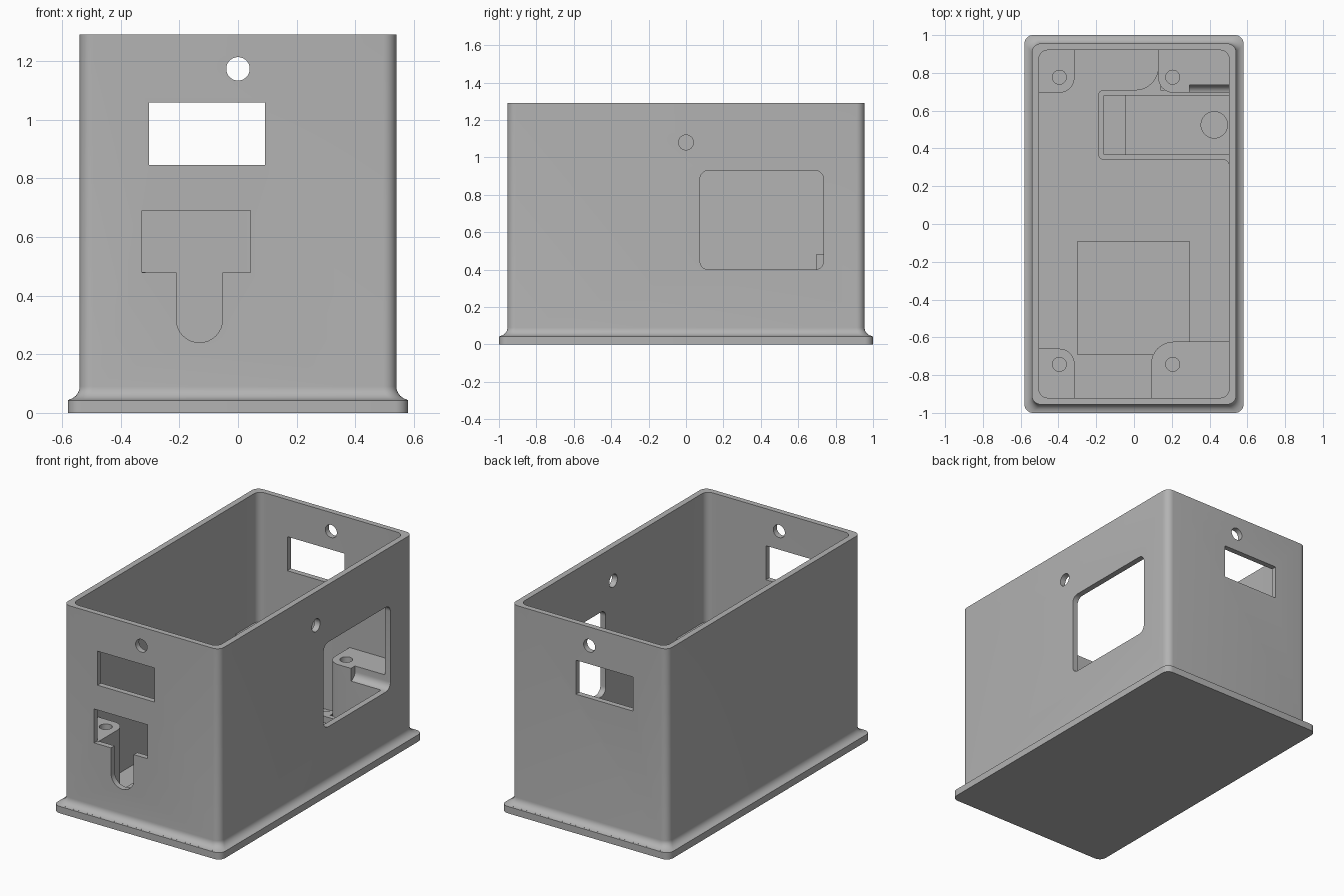
import bpy
import bmesh
from math import cos, sin, pi, radians

cube = bpy.data.objects.get("Cube")
if cube:
    bpy.data.objects.remove(cube, do_unlink=True)

grey = bpy.data.materials.new("plain_grey")
grey.use_nodes = True
GREY = (0.45, 0.45, 0.45, 1)
grey.diffuse_color = GREY
grey.node_tree.nodes["Principled BSDF"].inputs["Base Color"].default_value = GREY

WALL_TOP, FLOOR, POST_TOP = 1.29, 0.05, 0.48
FRAME_TOP, FRAME_FLOOR = 0.14, 0.1


def arc(cx, cy, r, start, end, steps=8):
    return [(cx + r * cos(start + (end - start) * i / steps),
             cy + r * sin(start + (end - start) * i / steps)) for i in range(steps + 1)]


def rounded(x0, x1, y0, y1, radii):
    """Rectangle outline; radii run counter-clockwise from the upper right corner."""
    if not isinstance(radii, tuple):
        radii = (radii,) * 4
    corners = [(x1, y1, -1, -1), (x0, y1, 1, -1), (x0, y0, 1, 1), (x1, y0, -1, 1)]
    points = []
    for i, ((x, y, sx, sy), r) in enumerate(zip(corners, radii)):
        if r:
            points += arc(x + sx * r, y + sy * r, r, i * pi / 2, (i + 1) * pi / 2)
        else:
            points.append((x, y))
    return points


def circle(x, y, r):
    return arc(x, y, r, 0, 2 * pi, 32)[:-1]


def loft(name, rings):
    """Skin a stack of equal-length rings of 3D points and cap both ends."""
    bm = bmesh.new()
    loops = [[bm.verts.new(p) for p in ring] for ring in rings]
    n = len(loops[0])
    for a, b in zip(loops, loops[1:]):
        for i in range(n):
            bm.faces.new((a[i], a[(i + 1) % n], b[(i + 1) % n], b[i]))
    bm.faces.new(loops[0])
    bm.faces.new(loops[-1])
    bmesh.ops.recalc_face_normals(bm, faces=bm.faces)
    mesh = bpy.data.meshes.new(name)
    bm.to_mesh(mesh)
    bm.free()
    mesh.materials.append(grey)
    obj = bpy.data.objects.new(name, mesh)
    bpy.context.collection.objects.link(obj)
    return obj


def prism(name, outline, lo, hi, axis="z"):
    place = {"z": lambda u, v, w: (u, v, w),
             "y": lambda u, v, w: (u, w, v),
             "x": lambda u, v, w: (w, u, v)}[axis]
    return loft(name, [[place(u, v, w) for u, v in outline] for w in (lo, hi)])


def activate(obj):
    bpy.ops.object.select_all(action="DESELECT")
    obj.select_set(True)
    bpy.context.view_layer.objects.active = obj


def cut(target, *cutters):
    activate(target)
    for cutter in cutters:
        mod = target.modifiers.new("cut", "BOOLEAN")
        mod.operation, mod.solver, mod.object = "DIFFERENCE", "EXACT", cutter
        bpy.ops.object.modifier_apply(modifier=mod.name)


def ring(hx, hy, r, z):
    return [(x, y, z) for x, y in rounded(-hx, hx, -hy, hy, r)]


# Open box: flange, concave sweep up to the walls, rim, inside walls, floor
sweep = [ring(x + 0.54, x + 0.955, 0.045, z)
         for x, z in arc(0.045, 0.09, 0.045, 1.5 * pi, pi)][1:]
box = loft("open_box", [ring(0.58, 1.0, 0.045, 0), ring(0.58, 1.0, 0.045, 0.043),
                        ring(0.575, 0.99, 0.045, 0.045)] + sweep +
           [ring(0.54, 0.955, 0.045, WALL_TOP), ring(0.503, 0.92, 0.045, WALL_TOP),
            ring(0.503, 0.92, 0.045, FLOOR)])

# Wall openings
side_window = prism("side_window_cutter", rounded(0.075, 0.735, 0.4, 0.93, 0.045), 0.295, 0.7, "x")
openings = [
    side_window,
    prism("end_window_cutter", rounded(-0.303, 0.092, 0.845, 1.058, 0), -1.2, 1.2, "y"),
    prism("end_hole_cutter", circle(0, 1.173, 0.04), -1.2, 1.2, "y"),
    prism("side_hole_cutter", circle(0, 1.08, 0.04), 0.4, 0.7, "x"),
    prism("front_slot_cutter", rounded(-0.21, -0.053, 0.24, 0.6, (0, 0, 0.078, 0.078)), -1.2, -0.85, "y"),
    prism("front_notch_cutter", rounded(-0.327, 0.042, 0.478, 0.69, 0), -1.2, -0.85, "y"),
]
cut(box, *openings)

# Corner posts with screw holes
posts = {
    "back_right_post": (rounded(-0.52, -0.315, 0.695, 0.935, (0, 0, 0, 0.08)), -0.395, 0.777),
    "back_left_post": (rounded(0.128, 0.52, 0.695, 0.935, (0, 0, 0.08, 0)), 0.205, 0.777),
    "front_right_post": (rounded(-0.52, -0.315, -0.935, -0.66, (0.08, 0, 0, 0)), -0.395, -0.743),
    "front_left_post": (rounded(0.09, 0.52, -0.935, -0.623, (0, 0.12, 0, 0)), 0.205, -0.743),
}
parts = [box]
holes = []
for name, (outline, hx, hy) in posts.items():
    post = prism(name, outline, FLOOR - 0.01, POST_TOP)
    hole = prism(name + "_hole", circle(hx, hy, 0.037), 0.2, 0.6)
    cut(post, hole)
    holes.append(hole)
    parts.append(post)
    if name == "back_left_post":
        cut(post, side_window)

# Raised floor pad
parts.append(prism("floor_pad", rounded(-0.303, 0.297, -0.69, -0.093, 0), FLOOR - 0.01, 0.1))

# Holder tray with stepped pocket and round socket
tray = prism("holder_tray", rounded(-0.19, 0.515, 0.34, 0.71, (0, 0.03, 0.03, 0)), FLOOR - 0.01, FRAME_TOP)
pockets = [
    prism("pocket_cutter", rounded(-0.045, 0.502, 0.367, 0.68, 0), FRAME_FLOOR, 0.3),
    prism("step_cutter", rounded(-0.16, 0, 0.367, 0.68, 0), FRAME_FLOOR + 0.02, 0.3),
    prism("socket_cutter", circle(0.425, 0.525, 0.07), 0.065, 0.3),
]
cut(tray, *pockets)
parts.append(tray)

# Fillets joining the tray to the post and the wall
parts.append(prism("post_fillet", arc(0.008, 0.83, 0.12, 0, -pi / 2) + [(0.008, 0.7), (0.14, 0.7), (0.14, 0.83)],
                   FLOOR - 0.01, FRAME_TOP - 0.0005))
parts.append(prism("wall_fillet", arc(0.473, 0.31, 0.03, pi / 2, 0) + [(0.515, 0.31), (0.515, 0.35), (0.473, 0.35)],
                   FLOOR - 0.01, FRAME_TOP - 0.0005))

for helper in openings + holes + pockets:
    bpy.data.objects.remove(helper, do_unlink=True)

for part in parts:
    activate(part)
    bpy.ops.object.shade_smooth_by_angle(angle=radians(30))
